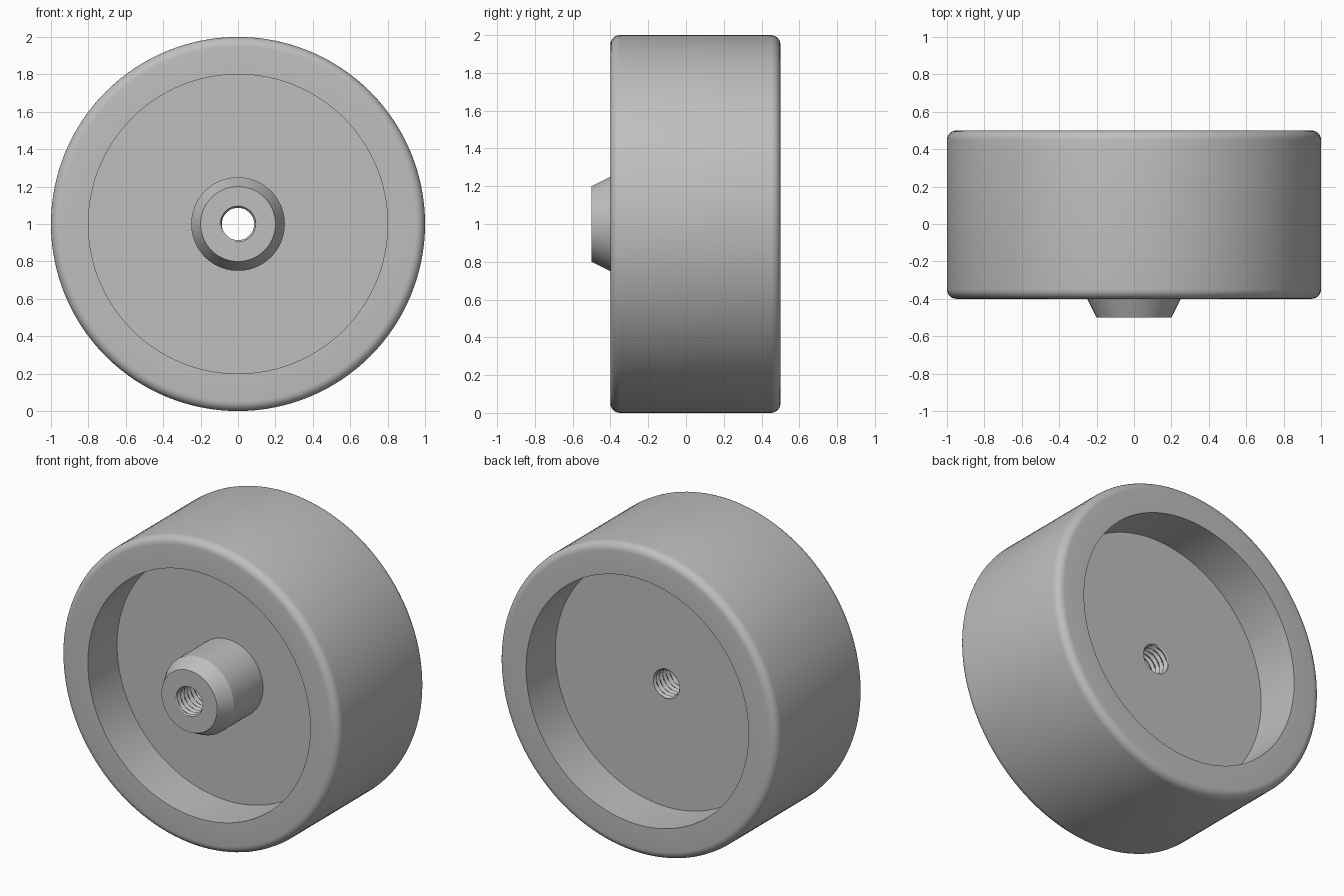
import bpy, bmesh, math

cube = bpy.data.objects.get("Cube")
if cube:
    bpy.data.objects.remove(cube)

SEGS = 128
BORE = 0.095                      # radius of the bore mouth
FRONT, BACK = -0.4, 0.5           # rim planes
WEB_F, WEB_B = -0.1, 0.2          # recess floors
HUB_F = -0.5                      # hub tip

grey = bpy.data.materials.new("plain grey")
grey.use_nodes = True
colour = (0.52, 0.52, 0.52, 1)
grey.diffuse_color = colour
grey.node_tree.nodes["Principled BSDF"].inputs["Base Color"].default_value = colour


def lathe(name, ys, radius, segs=SEGS):
    """Skin rings about the y axis; radius(row, angle) gives each point's distance."""
    bm = bmesh.new()
    rings = []
    for i, y in enumerate(ys):
        ring = []
        for j in range(segs):
            a = 2 * math.pi * j / segs
            r = radius(i, a)
            ring.append(bm.verts.new((r * math.cos(a), y, 1 + r * math.sin(a))))
        rings.append(ring)
    for low, high in zip(rings, rings[1:]):
        for j in range(segs):
            k = (j + 1) % segs
            bm.faces.new((low[j], high[j], high[k], low[k]))
    mesh = bpy.data.meshes.new(name)
    bm.to_mesh(mesh)
    bm.free()
    mesh.materials.append(grey)
    obj = bpy.data.objects.new(name, mesh)
    bpy.context.collection.objects.link(obj)
    bpy.ops.object.select_all(action='DESELECT')
    obj.select_set(True)
    bpy.context.view_layer.objects.active = obj
    bpy.ops.object.shade_smooth_by_angle(angle=math.radians(25))
    return obj


def profile_lathe(name, points):
    return lathe(name, [p[1] for p in points], lambda i, a: points[i][0])


def fillet(y, start, end, steps=6):
    """Rounded outer corner of the rim, as (radius, y) points."""
    R = 0.05
    return [(1 - R + R * math.cos(t), y + R * math.sin(t))
            for t in (math.radians(start + (end - start) * n / steps) for n in range(steps + 1))]


# Wheel body: front recess, rounded rim, back recess and central web
body = [(0.25, WEB_F), (0.8, WEB_F), (0.8, FRONT)]
body += fillet(FRONT + 0.05, -90, 0) + fillet(BACK - 0.05, 0, 90)
body += [(0.8, BACK), (0.8, WEB_B), (BORE, WEB_B)]
profile_lathe("wheel_body", body)

# Hub: tapered boss standing on the front of the web
profile_lathe("hub", [(BORE, HUB_F), (0.2, HUB_F), (0.25, FRONT), (0.25, WEB_F)])

# Threaded bore: helical V groove running right through
TURNS, STEPS = 20, 8
ROWS = TURNS * STEPS


def thread_radius(i, a):
    if i in (0, ROWS):
        return BORE
    phase = (i / STEPS + a / (2 * math.pi)) % 1
    return 0.085 + 0.016 * abs(2 * phase - 1)


ys = [WEB_B + (HUB_F - WEB_B) * i / ROWS for i in range(ROWS + 1)]
lathe("threaded_bore", ys, thread_radius)
